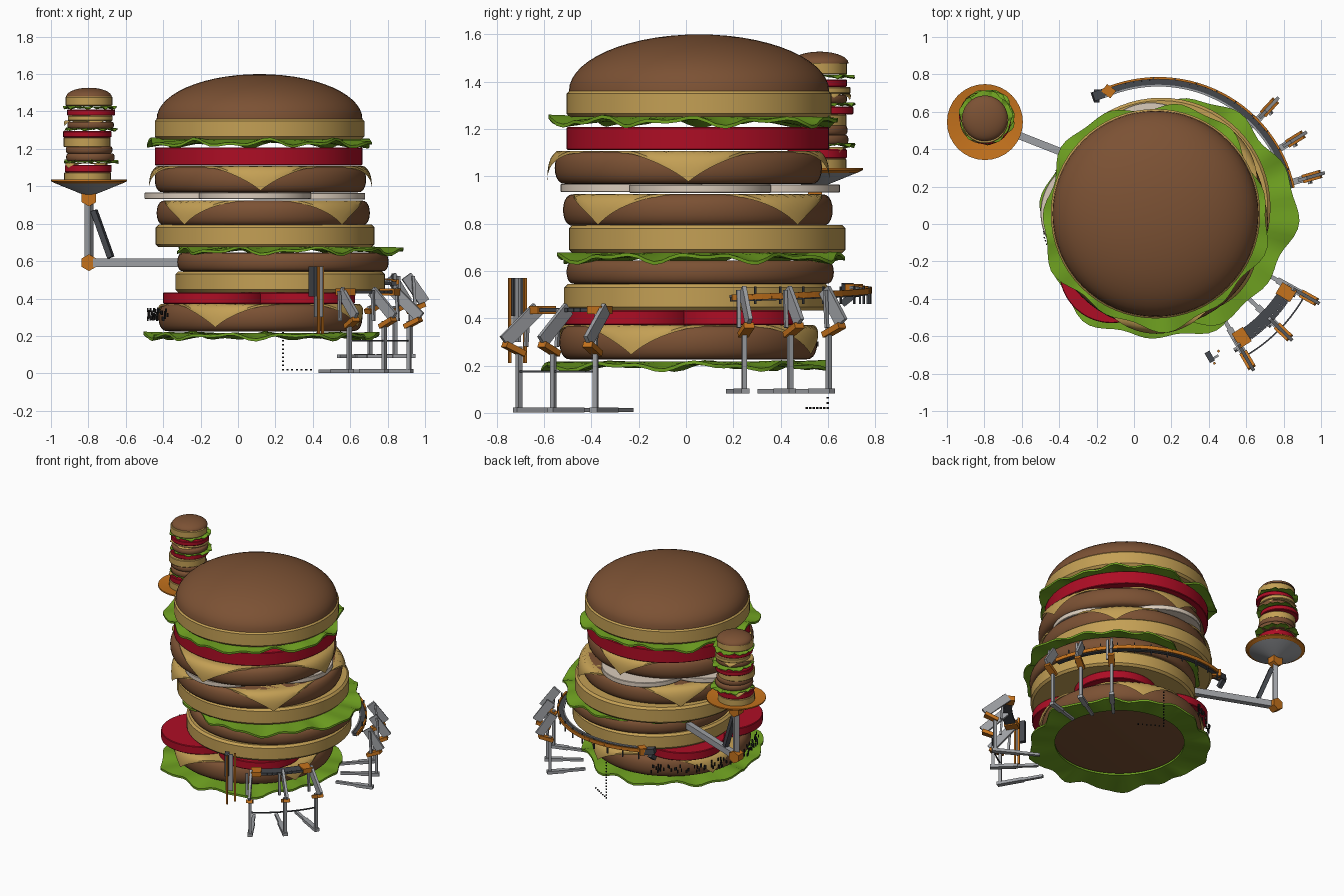
import bpy, bmesh, math, random
from mathutils import Vector, Matrix

if "Cube" in bpy.data.objects:
    bpy.data.objects.remove(bpy.data.objects["Cube"])

random.seed(4)

def mat(name, c):
    m = bpy.data.materials.new(name)
    m.diffuse_color = (*c, 1)
    m.use_nodes = True
    m.node_tree.nodes["Principled BSDF"].inputs["Base Color"].default_value = m.diffuse_color
    return m

BROWN = mat("toasted brown", (0.20, 0.083, 0.034))
TAN = mat("bun and cheese tan", (0.55, 0.35, 0.09))
GREEN = mat("lettuce green", (0.16, 0.36, 0.015))
RED = mat("tomato red", (0.42, 0.004, 0.018))
ONION = mat("onion beige", (0.70, 0.60, 0.50))
GREY = mat("metal grey", (0.34, 0.35, 0.37))
DARK = mat("dark metal", (0.06, 0.065, 0.075))
ORANGE = mat("machine orange", (0.56, 0.17, 0.012))
BLACK = mat("black", (0.015, 0.014, 0.014))

def finish(name, bm, m, flip=False, angle=40):
    bmesh.ops.recalc_face_normals(bm, faces=bm.faces)
    if flip:
        bmesh.ops.reverse_faces(bm, faces=bm.faces)
    me = bpy.data.meshes.new(name)
    bm.to_mesh(me)
    bm.free()
    ob = bpy.data.objects.new(name, me)
    bpy.context.collection.objects.link(ob)
    me.materials.append(m)
    bpy.ops.object.select_all(action='DESELECT')
    ob.select_set(True)
    bpy.context.view_layer.objects.active = ob
    bpy.ops.object.shade_smooth_by_angle(angle=math.radians(angle))
    return ob

def lathe(name, prof, cx, cy, m, seg=64, flip=False):
    bm = bmesh.new()
    rings = []
    for r, z in prof:
        if r < 1e-6:
            rings.append([bm.verts.new((cx, cy, z))] * seg)
        else:
            rings.append([bm.verts.new((cx + r * math.cos(2 * math.pi * i / seg),
                                        cy + r * math.sin(2 * math.pi * i / seg), z)) for i in range(seg)])
    for a, b in zip(rings, rings[1:]):
        for i in range(seg):
            j = (i + 1) % seg
            vs = list(dict.fromkeys([a[i], a[j], b[j], b[i]]))
            bm.faces.new(vs)
    return finish(name, bm, m, flip)

def disc(name, x, y, r, z0, z1, m, e=0.015, flip=False, seg=64):
    p = [(0, z0), (r - e, z0), (r, z0 + e), (r, z1 - e), (r - e, z1), (0, z1)]
    return lathe(name, p, x, y, m, seg, flip)

def patty(name, x, y, r, z0, z1, seg=64):
    h = (z1 - z0) / 2
    arc = [(-1 + 2 * i / 10) * math.pi / 2 for i in range(11)]
    side = [(r - 0.75 * h + 0.75 * h * math.cos(t) ** 0.7 if abs(math.cos(t)) > 1e-6 else r - 0.75 * h,
             z0 + h + h * math.sin(t)) for t in arc]
    return lathe(name, [(0, z0)] + side + [(0, z1)], x, y, BROWN, seg)

def dome(name, x, y, r, z0, z1):
    p = [(0, z0)] + [(r * math.cos(t * math.pi / 28), z0 + (z1 - z0) * math.sin(t * math.pi / 28)) for t in range(14)]
    return lathe(name, p + [(0, z1)], x, y, BROWN)

def lettuce(name, x, y, rin, rout, z0, z1, phase, n=90):
    # thin ruffled ring; its faces point inward like the other leafy sheets
    bm = bmesh.new()
    k = rout / 0.6
    t, amp = 0.014 * k, (z1 - z0 - 0.014 * k) / 2
    loops = []
    for f, dz in ((0, t), (.5, t), (1, t), (1, 0), (.5, 0), (0, 0)):
        ring = []
        for i in range(n):
            a = 2 * math.pi * i / n
            ro = rout - 0.02 * k + k * (0.02 * math.sin(5 * a + phase) + 0.015 * math.sin(11 * a + 2 * phase))
            r = rin + (ro - rin) * f
            w = 0.55 * math.sin(9 * a + phase) + 0.45 * math.sin(17 * a + 3 * phase)
            ring.append(bm.verts.new((x + r * math.cos(a), y + r * math.sin(a),
                                      (z0 + z1 - t) / 2 + amp * (w * f + 0.6 * (1 - f)) + dz)))
        loops.append(ring)
    for q in range(6):
        a, b = loops[q], loops[(q + 1) % 6]
        for i in range(n):
            j = (i + 1) % n
            bm.faces.new((a[i], a[j], b[j], b[i]))
    return finish(name, bm, GREEN, True, 25)

def cheese(name, x, y, R, z, rot, k=1.0):
    # square slice whose corners droop over the patty edge
    bm = bmesh.new()
    bmesh.ops.create_grid(bm, x_segments=32, y_segments=32, size=R * 1.29 / math.sqrt(2))
    for v in bm.verts:
        d = v.co.xy.length
        a = math.atan2(v.co.y, v.co.x) + math.radians(rot - 45)
        e = max(0, d - (R - 0.05 * k))
        r = min(d, R - 0.05 * k) + 0.078 * k * (1 - math.exp(-e / (0.05 * k)))
        dz = max(0, e - 0.03 * k) * 0.64
        v.co = (x + r * math.cos(a), y + r * math.sin(a), z - dz)
    g = bmesh.ops.solidify(bm, geom=bm.faces[:], thickness=0.012 * k)
    return finish(name, bm, TAN)

def bar(bm, p, q, w, h, w2=None):
    # box from p to q; w across, h the other way, w2 the far-end width
    p, q = Vector(p), Vector(q)
    d = q - p
    zax = d.normalized()
    up = Vector((0, 0, 1)) if abs(zax.z) < 0.95 else Vector((p.y, -p.x, 0)).normalized().cross(zax)
    s = zax.cross(up).normalized()
    u = s.cross(zax)
    w2 = w if w2 is None else w2
    vs = [bm.verts.new(c + s * a * ww / 2 + u * b * h / 2) for c, ww in ((p, w), (q, w2))
          for a, b in ((-1, -1), (1, -1), (1, 1), (-1, 1))]
    for f in ((3, 2, 1, 0), (4, 5, 6, 7), (0, 1, 5, 4), (1, 2, 6, 5), (2, 3, 7, 6), (3, 0, 4, 7)):
        bm.faces.new([vs[i] for i in f])

def bars(name, m, items):
    bm = bmesh.new()
    for it in items:
        bar(bm, *it)
    return finish(name, bm, m)

# ---------- main burger, bottom to top ----------
lettuce("bottom_lettuce", .12, -.01, .44, .63, .17, .225, .3)
patty("bottom_patty", .12, .01, .545, .225, .37)
cheese("bottom_cheese", .12, .01, .545, .372, -115)
for i, (x, y) in enumerate(((-.12, -.25), (.345, -.23), (.34, .21), (-.12, .2))):
    disc(f"tomato_slice_{i}", x, y, .28, .372, .432, RED, .004)
disc("lower_bun", .225, .045, .56, .432, .545, TAN)
patty("second_patty", .24, .06, .565, .545, .645)
lettuce("middle_lettuce", .26, .06, .4, .615, .625, .685, 1.4)
disc("middle_bun", .145, .09, .585, .675, .795, TAN)
patty("third_patty", .135, .05, .57, .79, .925)
cheese("third_cheese", .135, .05, .57, .925, 45)
for i in range(4):
    a = i * math.pi / 2
    disc(f"onion_slice_{i}", .09 + .29 * math.cos(a), .06 + .29 * math.sin(a), .3,
         .93 + .001 * i, .965 + .001 * i, ONION, .003, True)
patty("fourth_patty", .12, .01, .565, .967, 1.105)
cheese("fourth_cheese", .12, .01, .57, 1.108, 0)
disc("big_tomato", .11, .05, .555, 1.112, 1.208, RED, .004)
lettuce("top_lettuce", .11, .045, .4, .615, 1.2, 1.262, 2.6)
disc("crown_bun_base", .115, .055, .56, 1.25, 1.365, TAN)
dome("crown_bun_top", .115, .055, .55, 1.36, 1.6)

# ---------- miniature burger on a dish ----------
X, Y = -.797, .545
lathe("dish", [(0, .95), (.03, .955), (.185, 1.018), (.185, 1.022), (0, .99)], X, Y, GREY, 32)
lathe("dish_rim", [(.18, 1.015), (.203, 1.027), (.203, 1.036), (.1, 1.022), (.1, 1.012), (.18, 1.015)], X, Y, ORANGE, 32)
stack = [("bun", .125, 1.01, 1.075), ("red", .125, 1.075, 1.115), ("cheese", .12, 1.115, 1.122),
         ("green", .15, 1.118, 1.145), ("patty", .13, 1.135, 1.175), ("patty", .125, 1.175, 1.215),
         ("bun", .125, 1.21, 1.262), ("red", .13, 1.262, 1.295), ("green", .145, 1.292, 1.315),
         ("patty", .125, 1.31, 1.345), ("cheese", .125, 1.345, 1.35), ("bun", .12, 1.35, 1.378),
         ("red", .128, 1.378, 1.41), ("green", .145, 1.408, 1.432), ("bun", .125, 1.43, 1.48)]
for i, (kind, r, z0, z1) in enumerate(stack):
    x, y = X + random.uniform(-.015, .015), Y + .02 + random.uniform(-.015, .015)
    nm = f"mini_{kind}_{i}"
    if kind == "green":
        lettuce(nm, x, y, .08, r, z0, z1, i, 48)
    elif kind == "patty":
        patty(nm, x, y, r, z0, z1, 32)
    elif kind == "cheese":
        cheese(nm, x, y, r, z1 + .002, 20 * i, .25)
    else:
        disc(nm, x, y, r, z0, z1, RED if kind == "red" else TAN, .004, False, 32)
dome("mini_crown", X, Y + .02, .122, 1.478, 1.527)

# support arm of the dish
bars("dish_arm", GREY, [((X, Y, .592), (-.25, .33, .592), .04, .045), ((X, Y, .6), (X, Y, .93), .035, .035)])
bars("dish_strut", DARK, [((-.68, .5, .62), (-.77, .535, .87), .035, .03)])
for nm, z in (("lower", .592), ("upper", .938)):
    bm = bmesh.new()
    bmesh.ops.create_cone(bm, cap_ends=True, segments=6, radius1=.045, radius2=.045, depth=.06,
                          matrix=Matrix.Translation((X, Y, z)) @ Matrix.Rotation(math.pi / 2, 4, 'X'))
    finish(f"dish_{nm}_joint", bm, ORANGE, False, 20)

# ---------- curved walkways with legs ----------
C = Vector((.17, .03, 0))
def P(deg, r, z):
    a = math.radians(deg)
    return C + Vector((r * math.cos(a), r * math.sin(a), z))

def leg(name, a, zf, tip, rl):
    bars(name + "_plate", GREY, [(P(a, tip, zf + .3), P(a, .76, zf + .44), .018, .06),
                                 (P(a - 2, .8, zf + .28), P(a - 2, .79, zf + .44), .015, .015)])
    bars(name + "_knee", ORANGE, [(P(a, tip, zf + .29), P(a, rl - .02, zf + .25), .045, .025)])
    bars(name + "_shin", GREY, [(P(a, rl, zf + .01), P(a, rl, zf + .28), .02, .02),
                                (P(a, rl + .02, zf + .012), P(a, .68, zf + .012), .035, .022),
                                (P(a, .68, zf + .012), P(a, .54, zf + .012), .022, .018)])

for i, a in enumerate((-60, -44, -29)):
    leg(f"front_leg_{i}", a, 0, .92, .85)
for i, a in enumerate((16, 31.5, 47)):
    leg(f"back_leg_{i}", a, .08, .86, .785)

def arc(name, m, a0, a1, r, zfun, w, h, n=24, c=C):
    pts = [P(a0 + (a1 - a0) * i / n, r, zfun(i / n)) - C + c for i in range(n + 1)]
    return bars(name, m, [(p, q, w, h) for p, q in zip(pts, pts[1:])])

arc("front_walkway", DARK, -57, -32, .755, lambda t: .435, .075, .018, 10)
arc("front_cable", DARK, -60, -29, .85, lambda t: .175, .008, .008, 10)
bars("front_walkway_ends", ORANGE, [(P(a, .71, .435), P(a, .8, .435), .07, .035) for a in (-57.5, -31.5)])
B = Vector((.13, .04, 0))
rise = lambda t: .48 + .04 * t
arc("back_walkway", DARK, 12, 114, .72, rise, .03, .02, 30, B)
arc("back_walkway_edge", ORANGE, 12, 114, .74, lambda t: rise(t) + .008, .012, .025, 30, B)
arc("back_walkway_rail", GREY, 12, 114, .70, lambda t: rise(t) + .012, .01, .012, 30, B)
bars("back_walkway_posts", DARK, [(P(a, .74, .46) + B - C, P(a, .74, .535) + B - C, .008, .008) for a in range(20, 115, 9)])
bars("back_arm_end", DARK, [((-.13, .71, .51), (-.22, .68, .53), .05, .04), ((-.2, .71, .5), (-.2, .66, .46), .03, .03)])
bars("back_arm_joint", ORANGE, [((-.12, .73, .52), (-.15, .69, .52), .06, .05)])

# tall lift by the front walkway
bars("lift_panel", DARK, [((.405, -.71, .41), (.405, -.71, .57), .03, .06)])
bars("lift_mast", GREY, [((.43, -.715, .3), (.43, -.715, .57), .05, .012)])
bars("lift_rods", ORANGE, [((x, y, .21), (x, y, .57), .012, .012) for x, y in ((.43, -.745), (.452, -.68))])

# fringe of small figures at the back left edge and dotted chain
bars("edge_figures", BLACK, [((.1 + r * math.cos(a), .01 + r * math.sin(a), z), (.1 + r * math.cos(a), .01 + r * math.sin(a), z + .022), .008, .008)
     for a, r, z in ((math.radians(random.uniform(110, 212)), random.uniform(.555, .585), random.uniform(.28, .33)) for _ in range(90))])
dots = [(.24, .6, .02 + .022 * i) for i in range(13)] + [(.24 + .025 * i, .6 - .015 * i, .02) for i in range(1, 7)]
bars("dotted_chain", BLACK, [((x, y, z - .004), (x, y, z + .004), .008, .008) for x, y, z in dots])
